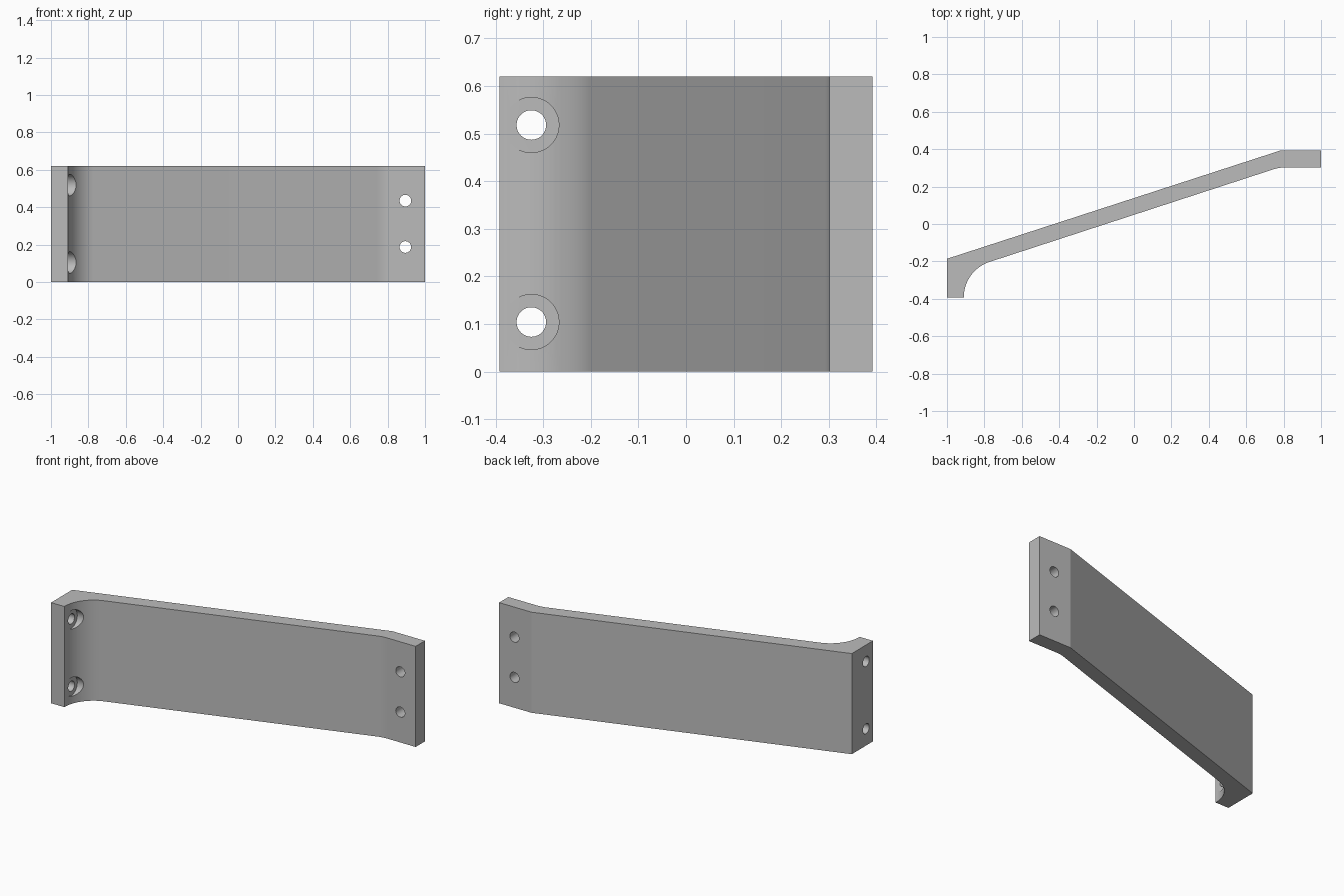
import bpy, bmesh, math
from mathutils import Matrix, Vector

cube = bpy.data.objects.get("Cube")
if cube:
    bpy.data.objects.remove(cube, do_unlink=True)

HEIGHT = 0.62
SLOPE = math.radians(18)

grey = bpy.data.materials.new("plain grey")
grey.use_nodes = True
GREY = (0.5, 0.5, 0.5, 1)
grey.diffuse_color = GREY
grey.node_tree.nodes["Principled BSDF"].inputs["Base Color"].default_value = GREY


def arc(cx, cy, r, start, end, steps):
    """Points along an arc, angles in radians."""
    angles = [start + (end - start) * i / steps for i in range(steps + 1)]
    return [(cx + r * math.cos(a), cy + r * math.sin(a)) for a in angles]


def make_object(name, bm):
    bmesh.ops.recalc_face_normals(bm, faces=bm.faces)
    mesh = bpy.data.meshes.new(name)
    bm.to_mesh(mesh)
    bm.free()
    mesh.materials.append(grey)
    obj = bpy.data.objects.new(name, mesh)
    bpy.context.collection.objects.link(obj)
    return obj


def drill(target, center, radius, depth, axis):
    """Cut a round hole centred on a point along an axis."""
    bm = bmesh.new()
    turn = Vector((0, 0, 1)).rotation_difference(Vector(axis)).to_matrix().to_4x4()
    bmesh.ops.create_cone(bm, cap_ends=True, segments=48, radius1=radius,
                          radius2=radius, depth=depth,
                          matrix=Matrix.Translation(center) @ turn)
    cutter = make_object("hole_cutter", bm)
    cutter.hide_render = True
    mod = target.modifiers.new("hole", 'BOOLEAN')
    mod.operation = 'DIFFERENCE'
    mod.solver = 'EXACT'
    mod.object = cutter
    bpy.context.view_layer.objects.active = target
    bpy.ops.object.modifier_apply(modifier=mod.name)
    bpy.data.objects.remove(cutter, do_unlink=True)


# Bracket arm: plan profile with a large inner fillet and a soft front bend
r = 0.199
bend_r = 0.2
bend_x = 0.775 + bend_r * math.tan(SLOPE / 2)
profile = [(-1, -0.392)]
profile += arc(-0.91 + r, -0.392, r, math.pi, math.pi / 2 + SLOPE, 20)
profile += arc(bend_x, 0.302 - bend_r, bend_r, math.pi / 2 + SLOPE, math.pi / 2, 6)
profile += [(1, 0.302), (1, 0.392), (0.78, 0.392), (-1, -0.186)]

bm = bmesh.new()
base = bm.faces.new([bm.verts.new((x, y, 0)) for x, y in profile])
ext = bmesh.ops.extrude_face_region(bm, geom=[base])
bmesh.ops.translate(bm, vec=(0, 0, HEIGHT),
                    verts=[v for v in ext["geom"] if isinstance(v, bmesh.types.BMVert)])
arm = make_object("bracket_arm", bm)

# Counterbored holes through the foot
for z in (0.104, 0.518):
    drill(arm, (-0.95, -0.325, z), 0.031, 0.3, (1, 0, 0))
    drill(arm, (-0.8087, -0.325, z), 0.058, 0.2, (1, 0, 0))

# Plain holes through the end flange
for z in (0.187, 0.435):
    drill(arm, (0.895, 0.347, z), 0.031, 0.3, (0, 1, 0))

# Smooth the curved faces, keep the bends and rims crisp
bpy.ops.object.select_all(action='DESELECT')
arm.select_set(True)
bpy.context.view_layer.objects.active = arm
bpy.ops.object.shade_smooth_by_angle(angle=math.radians(10))
